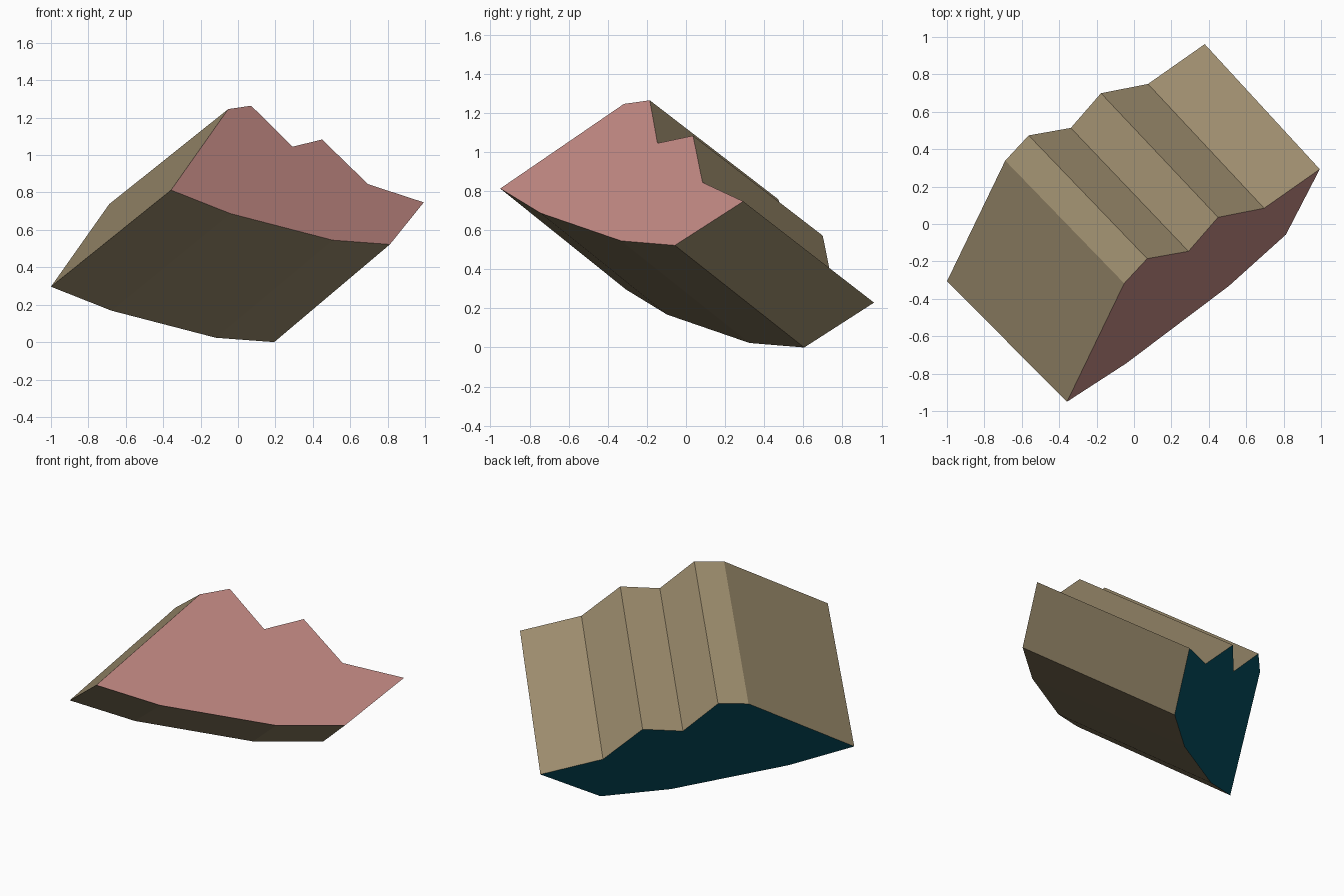
import bpy, bmesh
from mathutils import Vector

if "Cube" in bpy.data.objects:
    bpy.data.objects.remove(bpy.data.objects["Cube"])

# Outline of the upper end, lying in one tilted plane
OUTLINE = [(-.358, -.95, .81), (-.05, -.32, 1.245), (.075, -.19, 1.265),
           (.295, -.15, 1.045), (.455, .03, 1.085), (.70, .08, .845),
           (1.0, .286, .75), (.815, -.06, .522), (.51, -.335, .545),
           (-.04, -.745, .685)]
AXIS = Vector((-.6285, .656, -.515))   # sweep from upper end to lower end
CENTRE = Vector((.32, -.33, .885))
SPREAD = 1.02                          # lower end is slightly larger


def material(name, colour):
    m = bpy.data.materials.new(name)
    m.diffuse_color = (*colour, 1)
    m.use_nodes = True
    m.node_tree.nodes["Principled BSDF"].inputs["Base Color"].default_value = m.diffuse_color
    return m


# Stepped slanted block: outline swept along the axis
n = AXIS.normalized()
front = [Vector(p) for p in OUTLINE]
front = [p - n * (p - CENTRE).dot(n) + n * (front[0] - CENTRE).dot(n) for p in front]
back = [CENTRE + AXIS + (p - CENTRE) * SPREAD for p in front]

bm = bmesh.new()
a = [bm.verts.new(p) for p in front]
b = [bm.verts.new(p) for p in back]
bm.faces.new(a).material_index = 1
bm.faces.new(b[::-1]).material_index = 2
for i in range(len(a)):
    j = (i + 1) % len(a)
    bm.faces.new((a[i], b[i], b[j], a[j]))
bmesh.ops.recalc_face_normals(bm, faces=bm.faces)
low = min(v.co.z for v in bm.verts)
bmesh.ops.translate(bm, verts=bm.verts, vec=(0, 0, -low))

mesh = bpy.data.meshes.new("stepped_block")
bm.to_mesh(mesh)
bm.free()
for m in (material("tan", (.33, .26, .152)),
          material("pink", (.54, .25, .228)),
          material("dark teal", (.002, .08, .12))):
    mesh.materials.append(m)
block = bpy.data.objects.new("stepped_block", mesh)
bpy.context.collection.objects.link(block)
